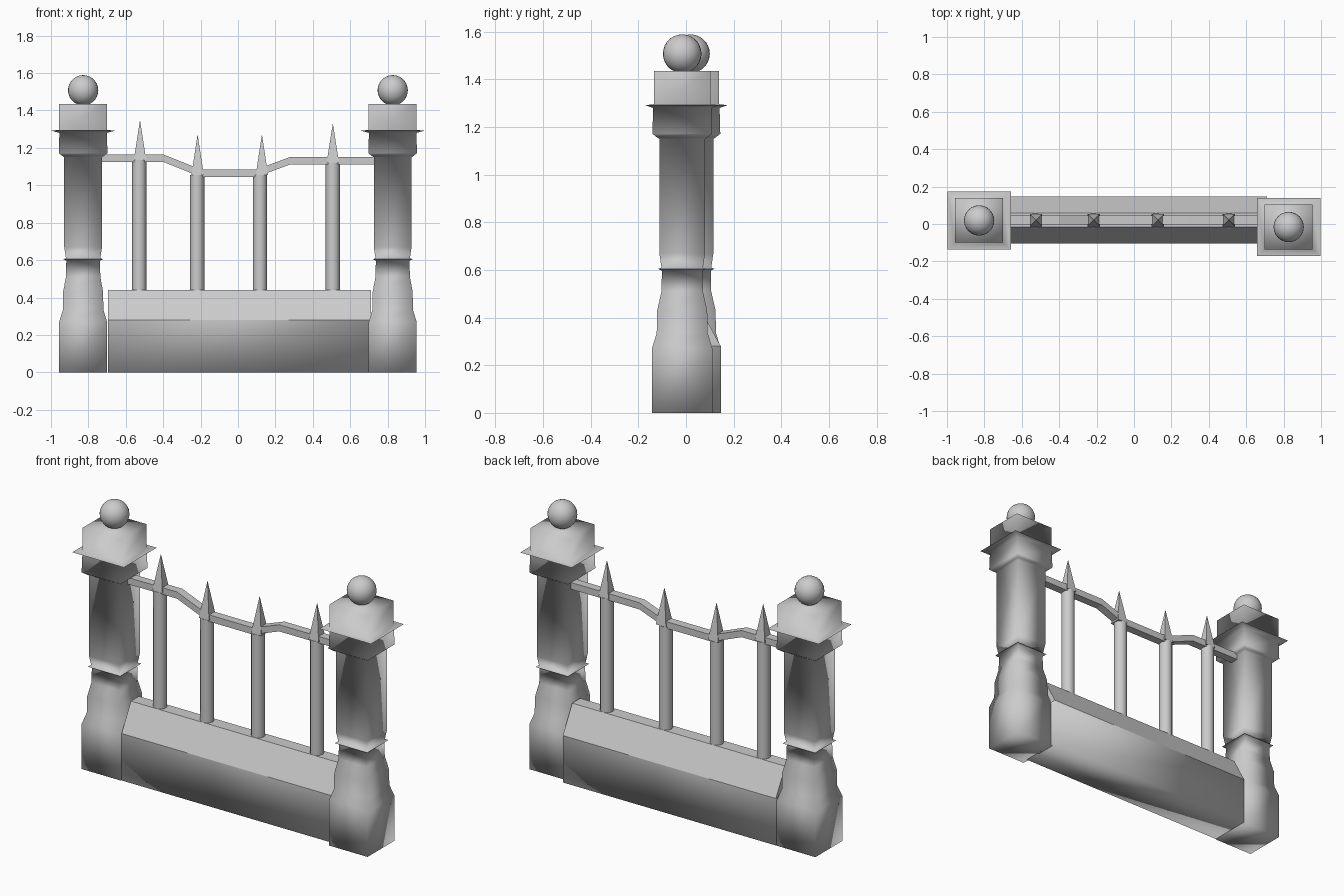
import bpy, bmesh, math

if "Cube" in bpy.data.objects:
    bpy.data.objects.remove(bpy.data.objects["Cube"])


def new_object(name, bm, smooth_angle=None):
    bmesh.ops.recalc_face_normals(bm, faces=bm.faces)
    me = bpy.data.meshes.new(name)
    bm.to_mesh(me)
    bm.free()
    ob = bpy.data.objects.new(name, me)
    bpy.context.collection.objects.link(ob)
    if smooth_angle is not None:
        bpy.ops.object.select_all(action='DESELECT')
        bpy.context.view_layer.objects.active = ob
        ob.select_set(True)
        bpy.ops.object.shade_smooth_by_angle(angle=math.radians(smooth_angle))
    return ob


def loft(name, rings, smooth_angle=None, close_end=True):
    """Skin a list of equal-sized point rings and close the ends."""
    bm = bmesh.new()
    loops = [[bm.verts.new(p) for p in ring] for ring in rings]
    n = len(loops[0])
    for a, b in zip(loops, loops[1:]):
        for i in range(n):
            j = (i + 1) % n
            bm.faces.new((a[i], a[j], b[j], b[i]))
    bm.faces.new(loops[0])
    if close_end:
        bm.faces.new(loops[-1])
    return new_object(name, bm, smooth_angle)


def square(x, y, z, hx, hy):
    return [(x - hx, y - hy, z), (x + hx, y - hy, z),
            (x + hx, y + hy, z), (x - hx, y + hy, z)]


def cone(name, x, y, z0, z1, r0, r1, sides, turn=0.0, smooth_angle=None):
    rings = [[(x + r * math.cos(turn + 2 * math.pi * i / sides),
               y + r * math.sin(turn + 2 * math.pi * i / sides), z)
              for i in range(sides)] for z, r in ((z0, r0), (z1, r1))]
    return loft(name, rings, smooth_angle)


# Square pillars with softened shading: (height, half width, half depth)
PILLAR = [(0, 0.128, 0.127), (0.27, 0.128, 0.127), (0.335, 0.108, 0.107),
          (0.43, 0.107, 0.105), (0.51, 0.092, 0.087), (0.597, 0.09, 0.085),
          (0.605, 0.107, 0.1), (0.61, 0.092, 0.087), (0.67, 0.101, 0.096),
          (1.15, 0.101, 0.096), (1.158, 0.113, 0.108), (1.172, 0.13, 0.125),
          (1.28, 0.127, 0.122), (1.292, 0.17, 0.155), (1.296, 0.128, 0.119),
          (1.435, 0.128, 0.119)]

for side, px, py in (("left", -0.828, 0.019), ("right", 0.827, -0.016)):
    loft(side + "_pillar", [square(px, py, z, hx, hy) for z, hx, hy in PILLAR], 100)
    # Ball finial
    bm = bmesh.new()
    bmesh.ops.create_uvsphere(bm, u_segments=24, v_segments=14, radius=0.081)
    bmesh.ops.translate(bm, verts=bm.verts, vec=(px, py, 1.508))
    new_object(side + "_ball", bm, 60)

# Low wall with rounded-looking underside, and its sloping coping
Y = 0.021
loft("low_wall", [square(0.0075, Y, z, 0.7025, 0.125) for z in (0, 0.28)],
     100, close_end=False)
COPING = [(-0.125, 0.28), (0.125, 0.28), (0.038, 0.44), (-0.038, 0.44)]
loft("wall_coping", [[(x, Y + dy, z) for dy, z in COPING] for x in (-0.695, 0.71)])

# Dipping top rail
RAIL = [(-0.74, 1.145), (-0.40, 1.145), (-0.20, 1.065),
        (0.10, 1.065), (0.275, 1.13), (0.74, 1.13)]
loft("top_rail", [[(x, Y - 0.025, z - 0.02), (x, Y + 0.025, z - 0.02),
                   (x, Y + 0.025, z + 0.02), (x, Y - 0.025, z + 0.02)]
                  for x, z in RAIL])

# Round bars with square spikes: bar x, spike x, rail height, tip height
BARS = [(-0.528, -0.524, 1.145, 1.345), (-0.218, -0.216, 1.065, 1.268),
        (0.118, 0.128, 1.065, 1.268), (0.507, 0.507, 1.13, 1.328)]
for i, (bx, sx, z, tip) in enumerate(BARS, 1):
    cone(f"bar_{i}", bx, Y, 0.43, z - 0.01, 0.038, 0.038, 12, smooth_angle=40)
    cone(f"spike_{i}", sx, Y, z - 0.01, tip, 0.047, 0.001, 4, math.pi / 4)
